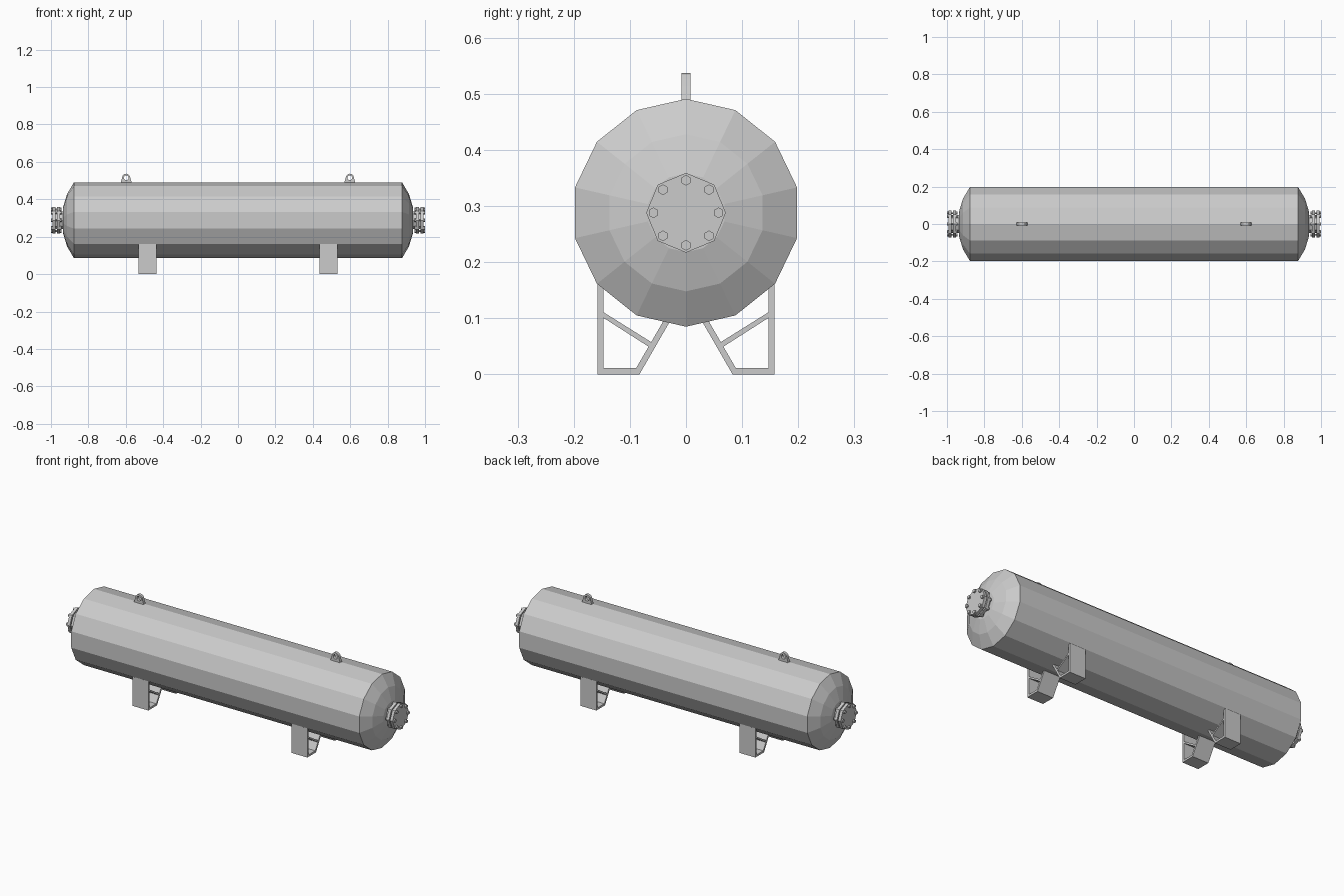
import bpy, bmesh
from math import sin, cos, pi, radians

if "Cube" in bpy.data.objects:
    bpy.data.objects.remove(bpy.data.objects["Cube"])

CZ = 0.288  # height of the tank axis


def finish(name, bm):
    bmesh.ops.recalc_face_normals(bm, faces=bm.faces)
    me = bpy.data.meshes.new(name)
    bm.to_mesh(me)
    bm.free()
    ob = bpy.data.objects.new(name, me)
    bpy.context.collection.objects.link(ob)
    return ob


def lathe(name, profile, n, y=0, z=CZ):
    """Closed solid of revolution about x, profile is (x, radius), a vertex points up."""
    bm = bmesh.new()
    rings = [[bm.verts.new((x, y + r * sin(2 * pi * i / n), z + r * cos(2 * pi * i / n)))
              for i in range(n)] for x, r in profile]
    for a, b in zip(rings, rings[1:]):
        for i in range(n):
            j = (i + 1) % n
            bm.faces.new((a[i], a[j], b[j], b[i]))
    bm.faces.new(rings[0])
    bm.faces.new(rings[-1])
    return finish(name, bm)


def prism(name, pts, x0, x1):
    """Extrude a (y, z) polygon along x."""
    bm = bmesh.new()
    a = [bm.verts.new((x0, y, z)) for y, z in pts]
    b = [bm.verts.new((x1, y, z)) for y, z in pts]
    for i in range(len(pts)):
        j = (i + 1) % len(pts)
        bm.faces.new((a[i], a[j], b[j], b[i]))
    bm.faces.new(a)
    bm.faces.new(b)
    return finish(name, bm)


# Tank shell with domed ends
half = [(0.877, 0.203), (0.914, 0.14), (0.935, 0.07)]
lathe("tank_shell", [(-x, r) for x, r in reversed(half)] + half, 14)

# Bolted flanges on both ends
for s, side in ((-1, "left"), (1, "right")):
    lathe(side + "_nozzle_neck", [(s * 0.925, 0.047), (s * 0.98, 0.047)], 8)
    lathe(side + "_flange", [(s * 0.953, 0.071), (s * 0.969, 0.071)], 8)
    lathe(side + "_cover_plate", [(s * 0.975, 0.071), (s * 0.991, 0.071)], 8)
    for k in range(8):
        y, z = 0.058 * sin(k * pi / 4), CZ + 0.058 * cos(k * pi / 4)
        lathe(side + "_bolt_head", [(s * 0.99, 0.0095), (s * 1.0, 0.0095)], 6, y, z)
        lathe(side + "_bolt_nut", [(s * 0.944, 0.0095), (s * 0.954, 0.0095)], 6, y, z)
        lathe(side + "_bolt_shank", [(s * 0.96, 0.005), (s * 0.98, 0.005)], 6, y, z)

# Support feet: bent plate with a diagonal brace
plate = [(0.158, 0.163), (0.158, 0), (0.083, 0), (0.026, 0.099),
         (0.038, 0.099), (0.089, 0.011), (0.147, 0.011), (0.147, 0.163)]
brace = [(0.149, 0.112), (0.149, 0.102), (0.066, 0.049), (0.061, 0.057)]
for cx in (-0.484, 0.484):
    for m in (-1, 1):
        for name, pts in (("support_foot", plate), ("foot_brace", brace)):
            prism(name, [(m * y, z) for y, z in pts], cx - 0.049, cx + 0.049)

# Lifting lugs with a hole
LZ, T = 0.515, 0.008
inner = [(0.013 * cos(radians(30 * i)), 0.013 * sin(radians(30 * i))) for i in range(12)]
outer = [(0.022 * cos(radians(30 * i)), 0.022 * sin(radians(30 * i))) for i in range(7)]
outer += [(-0.026, -0.014), (-0.032, -0.035), (0, -0.035), (0.032, -0.035), (0.026, -0.014)]
for cx in (-0.598, 0.598):
    bm = bmesh.new()
    loops = [[bm.verts.new((cx + x, y, LZ + z)) for x, z in pts]
             for pts, y in ((outer, -T), (outer, T), (inner, T), (inner, -T))]
    for a, b in zip(loops, loops[1:] + loops[:1]):
        for i in range(12):
            j = (i + 1) % 12
            bm.faces.new((a[i], a[j], b[j], b[i]))
    finish("lifting_lug", bm)
